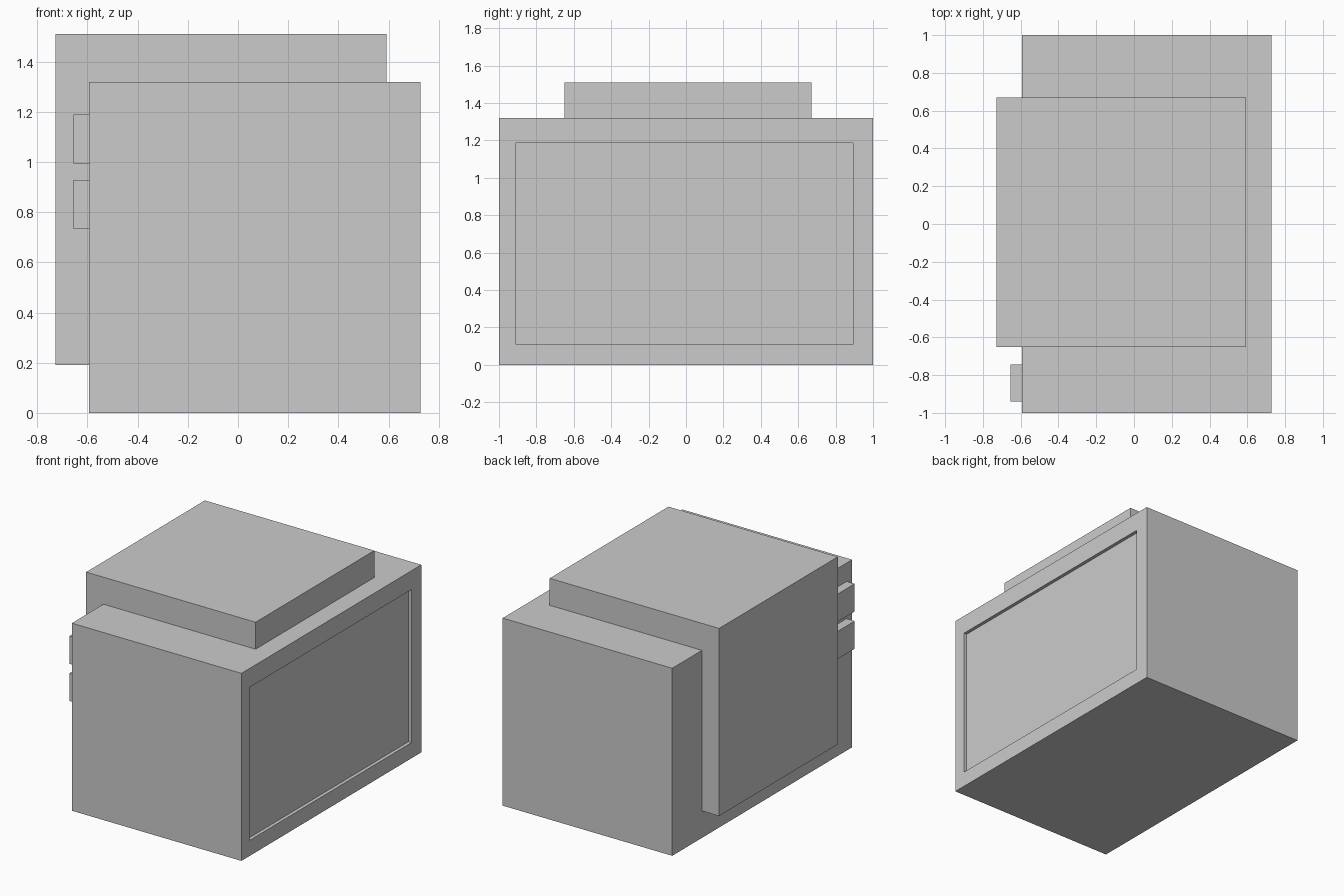
import bpy
import bmesh
from mathutils import Matrix, Vector

if "Cube" in bpy.data.objects:
    bpy.data.objects.remove(bpy.data.objects["Cube"])


def box(name, low, high):
    """Make a box object from its lowest and highest corners."""
    low, high = Vector(low), Vector(high)
    bm = bmesh.new()
    bmesh.ops.create_cube(bm, size=1, matrix=Matrix.LocRotScale(
        (low + high) / 2, None, high - low))
    mesh = bpy.data.meshes.new(name)
    bm.to_mesh(mesh)
    bm.free()
    obj = bpy.data.objects.new(name, mesh)
    bpy.context.collection.objects.link(obj)
    return obj


# Main cabinet with a shallow inset screen on the +x face
cabinet = box("cabinet", (-0.593, -1, 0), (0.727, 1, 1.32))
bm = bmesh.new()
bm.from_mesh(cabinet.data)
bm.faces.ensure_lookup_table()
bm.normal_update()
screen = max(bm.faces, key=lambda f: f.normal.x)
bmesh.ops.inset_individual(bm, faces=[screen], thickness=0.1)
# Fit the inset to the screen outline, then push it in
for v in screen.verts:
    v.co.y = 0.893 if v.co.y > 0 else -0.91
    v.co.z = 1.187 if v.co.z > 0.66 else 0.11
bmesh.ops.extrude_discrete_faces(bm, faces=[screen])
screen = next(f for f in bm.faces if f.normal.x > 0.9 and
              all(abs(v.co.y) < 0.95 for v in f.verts))
bmesh.ops.translate(bm, verts=screen.verts, vec=(-0.024, 0, 0))
bm.to_mesh(cabinet.data)
bm.free()

# Raised rear housing, a cube offset up and back through the cabinet
box("rear_housing", (-0.727, -0.65, 0.19), (0.592, 0.67, 1.51))

# Two small control knobs on the -x face
for i, z in enumerate((0.733, 0.995)):
    box(f"knob_{i + 1}", (-0.655, -0.94, z), (-0.46, -0.745, z + 0.195))
